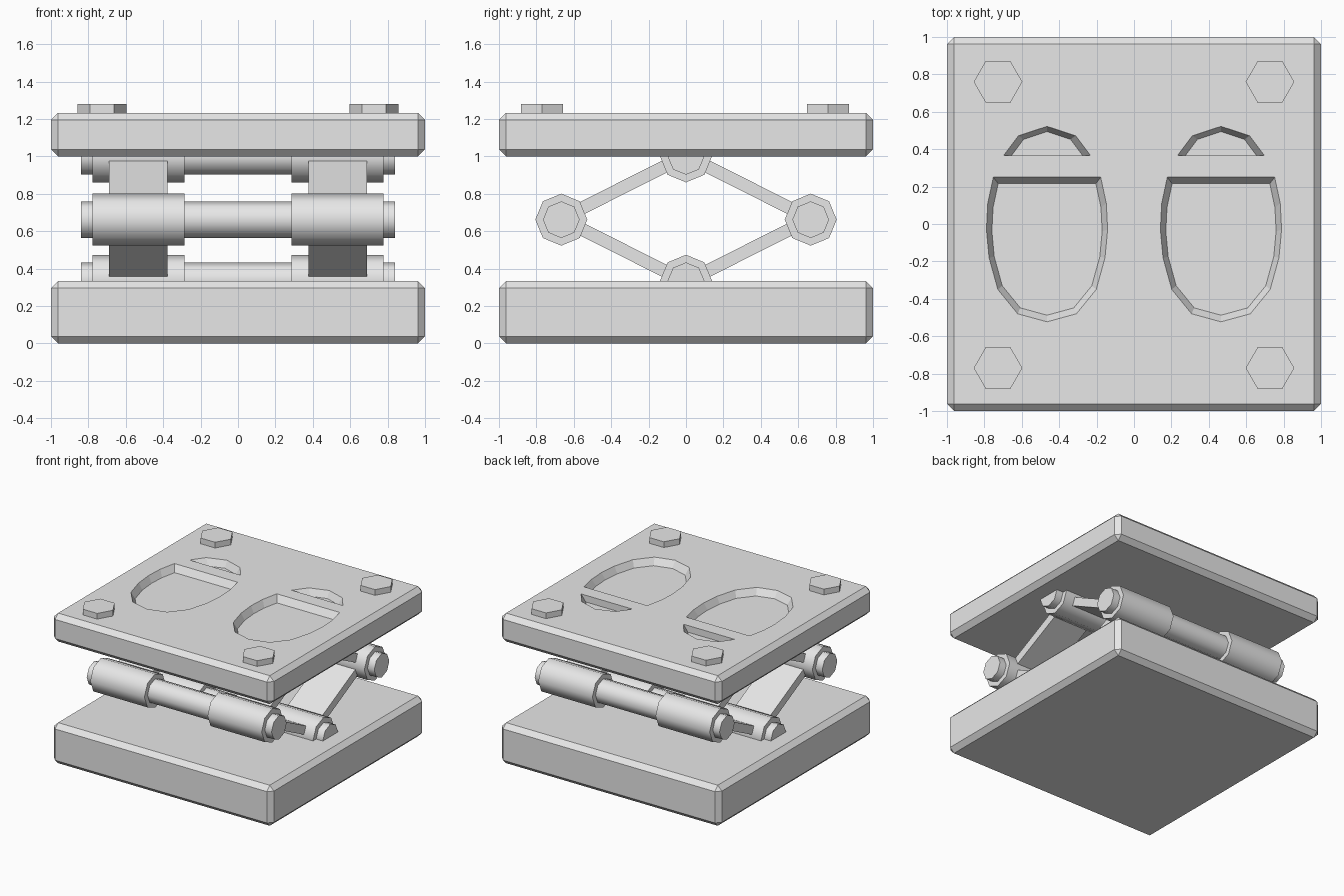
import bpy, bmesh, math
from mathutils import Matrix

if "Cube" in bpy.data.objects:
    bpy.data.objects.remove(bpy.data.objects["Cube"])

grey = bpy.data.materials.new("plain grey")
grey.diffuse_color = (0.8, 0.8, 0.8, 1)
grey.use_nodes = True
grey.node_tree.nodes["Principled BSDF"].inputs["Base Color"].default_value = grey.diffuse_color


def add_object(name, bm):
    bmesh.ops.recalc_face_normals(bm, faces=bm.faces)
    mesh = bpy.data.meshes.new(name)
    bm.to_mesh(mesh)
    bm.free()
    mesh.materials.append(grey)
    obj = bpy.data.objects.new(name, mesh)
    bpy.context.collection.objects.link(obj)
    return obj


def activate(obj):
    bpy.ops.object.select_all(action='DESELECT')
    obj.select_set(True)
    bpy.context.view_layer.objects.active = obj


def box(name, size, matrix, bevel=0):
    bm = bmesh.new()
    bmesh.ops.create_cube(bm, size=1)
    bmesh.ops.scale(bm, vec=size, verts=bm.verts)
    if bevel:
        bmesh.ops.bevel(bm, geom=bm.edges[:], offset=bevel, segments=1, affect='EDGES')
    bmesh.ops.transform(bm, matrix=matrix, verts=bm.verts)
    return add_object(name, bm)


def prism(name, sides, radius, length, matrix, smooth=False):
    bm = bmesh.new()
    bmesh.ops.create_cone(bm, cap_ends=True, segments=sides, radius1=radius,
                          radius2=radius, depth=length)
    bmesh.ops.transform(bm, matrix=matrix, verts=bm.verts)
    obj = add_object(name, bm)
    if smooth:
        activate(obj)
        bpy.ops.object.shade_smooth_by_angle(angle=math.radians(50))
    return obj


# Plates with chamfered edges
TOP = 1.233
box("base_plate", (2, 2, 0.333), Matrix.Translation((0, 0, 0.1665)), 0.038)
top_plate = box("top_plate", (2, 2, 0.233), Matrix.Translation((0, 0, 1.1165)), 0.038)

# Footprint pockets: half outlines, mirrored about each print's own middle
SOLE = [(0.287, 0.25), (0.317, 0.11), (0.324, -0.03), (0.31, -0.18),
        (0.263, -0.35), (0.157, -0.48), (0, -0.523)]
HEEL = [(0.233, 0.365), (0.153, 0.472), (0, 0.522)]
DEPTH = 0.055


def cut_pocket(half, cx, cy, taper):
    outline = half + [(-x, y) for x, y in reversed(half[:-1])]
    bm = bmesh.new()
    rings = []
    for s, z in ((taper, TOP - DEPTH), (2 - taper, TOP + DEPTH)):
        rings.append([bm.verts.new((cx + x * s, cy + (y - cy) * s, z)) for x, y in outline])
    low, high = rings
    bm.faces.new(low)
    bm.faces.new(high)
    for i in range(len(outline)):
        j = (i + 1) % len(outline)
        bm.faces.new((low[i], low[j], high[j], high[i]))
    cutter = add_object("pocket_cutter", bm)
    cutter.hide_render = True
    mod = top_plate.modifiers.new("pocket", 'BOOLEAN')
    mod.operation = 'DIFFERENCE'
    mod.solver = 'EXACT'
    mod.object = cutter
    activate(top_plate)
    bpy.ops.object.modifier_apply(modifier=mod.name)
    bpy.data.objects.remove(cutter)


for cx in (-0.465, 0.465):
    cut_pocket(SOLE, cx, -0.13, 0.91)
    cut_pocket(HEEL, cx, 0.365, 0.82)

# Hexagonal bolt heads on the corners
for x in (-0.727, 0.727):
    for y in (-0.77, 0.76):
        turn = Matrix.Rotation(math.radians(30), 4, 'Z')
        bolt = prism("bolt_head", 6, 0.13, 0.07,
                     Matrix.Translation((x, y, 1.245)) @ turn)
        # keep points on the left and right
        xs = [v.co.x for v in bolt.data.vertices]
        if max(xs) - min(xs) < 0.25:
            bolt.data.transform(Matrix.Translation((x, y, 0)) @ turn
                                @ Matrix.Translation((-x, -y, 0)))

# Hinge pins with a pair of sleeves on each
MID = 0.6667
along_x = Matrix.Rotation(math.radians(90), 4, 'Y')
for y, z in ((-MID, MID - 0.005), (MID, MID - 0.005), (0, 1.0), (0, 0.335)):
    prism("hinge_pin", 8, 0.098, 1.68, Matrix.Translation((0, y, z)) @ along_x, True)
    for x in (-0.533, 0.533):
        prism("hinge_sleeve", 8, 0.139, 0.492, Matrix.Translation((x, y, z)) @ along_x, True)

# Flat link arms forming the diamond
slope = math.atan2(0.335, MID)
for x in (-0.533, 0.533):
    for side in (-1, 1):
        for up in (-1, 1):
            tilt = Matrix.Rotation(-side * up * slope, 4, 'X')
            place = Matrix.Translation((x, side * 0.345, MID + up * 0.163))
            box("link_arm", (0.314, 0.56, 0.068), place @ tilt)
